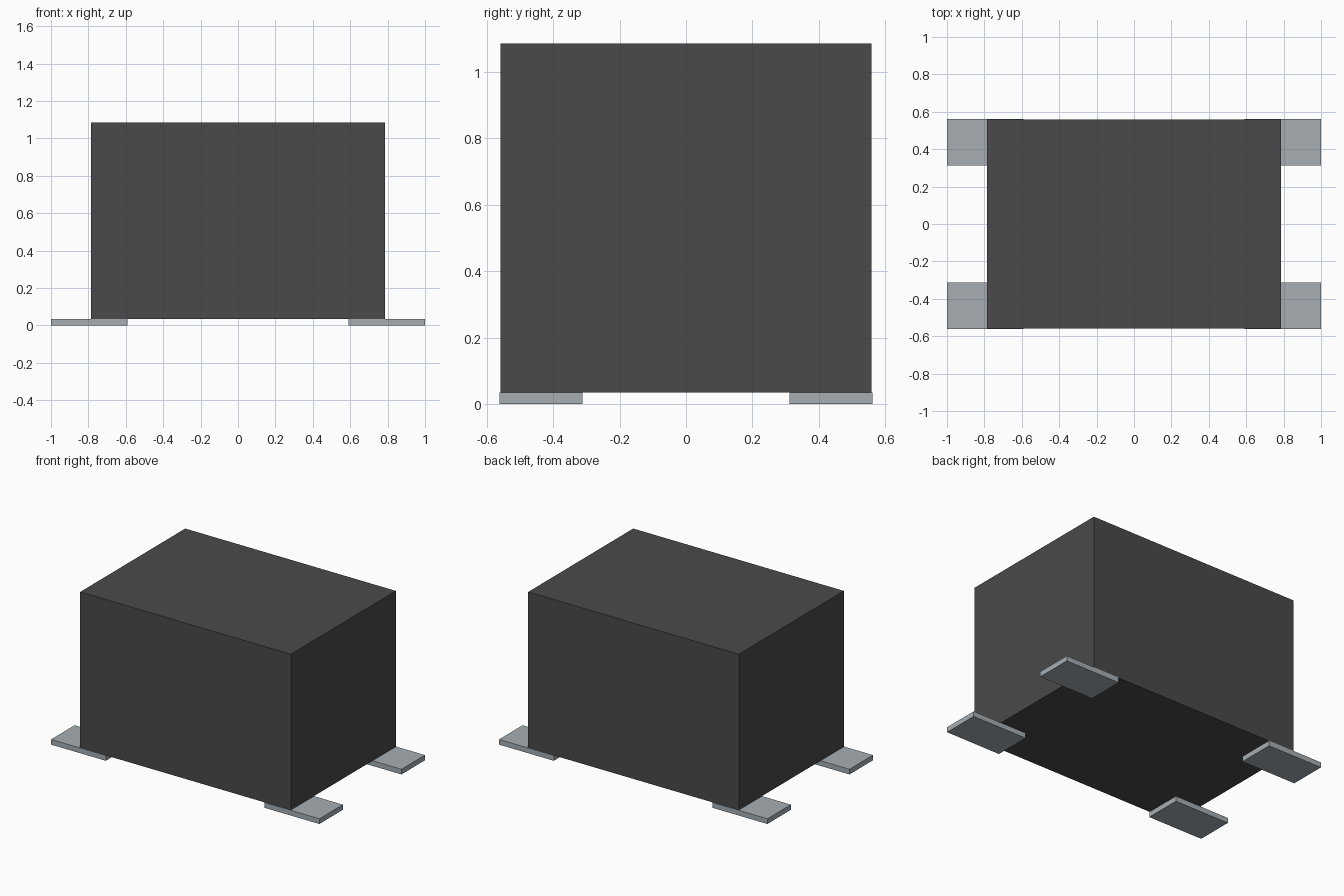
import bpy

cube = bpy.data.objects.get("Cube")
if cube:
    bpy.data.objects.remove(cube, do_unlink=True)


def make_material(name, rgb):
    mat = bpy.data.materials.new(name)
    mat.use_nodes = True
    colour = (*rgb, 1.0)
    mat.diffuse_color = colour
    for node in mat.node_tree.nodes:
        if node.type == 'BSDF_PRINCIPLED':
            node.inputs["Base Color"].default_value = colour
    return mat


def add_box(name, low, high, mat):
    """Box spanning two opposite corners."""
    centre = [(a + b) / 2 for a, b in zip(low, high)]
    size = [b - a for a, b in zip(low, high)]
    bpy.ops.mesh.primitive_cube_add(size=1, location=centre)
    obj = bpy.context.object
    obj.name = name
    obj.scale = size
    bpy.ops.object.transform_apply(location=False, rotation=False, scale=True)
    obj.data.materials.append(mat)
    return obj


dark_grey = make_material("dark grey", (0.068, 0.068, 0.068))
light_steel = make_material("light steel", (0.38, 0.42, 0.45))

PAD_TOP = 0.035

# Main housing, resting on the feet
add_box("body", (-0.785, -0.559, PAD_TOP), (0.785, 0.559, 1.085), dark_grey)

# Four flat mounting feet, sticking out at the sides
for side, sx in (("left", 1), ("right", -1)):
    for end, sy in (("front", -1), ("back", 1)):
        xs = sorted((sx * 0.592, sx * 1.0))
        ys = sorted((sy * 0.312, sy * 0.562))
        add_box(f"{end}_{side}_foot", (xs[0], ys[0], 0.0),
                (xs[1], ys[1], PAD_TOP), light_steel)
